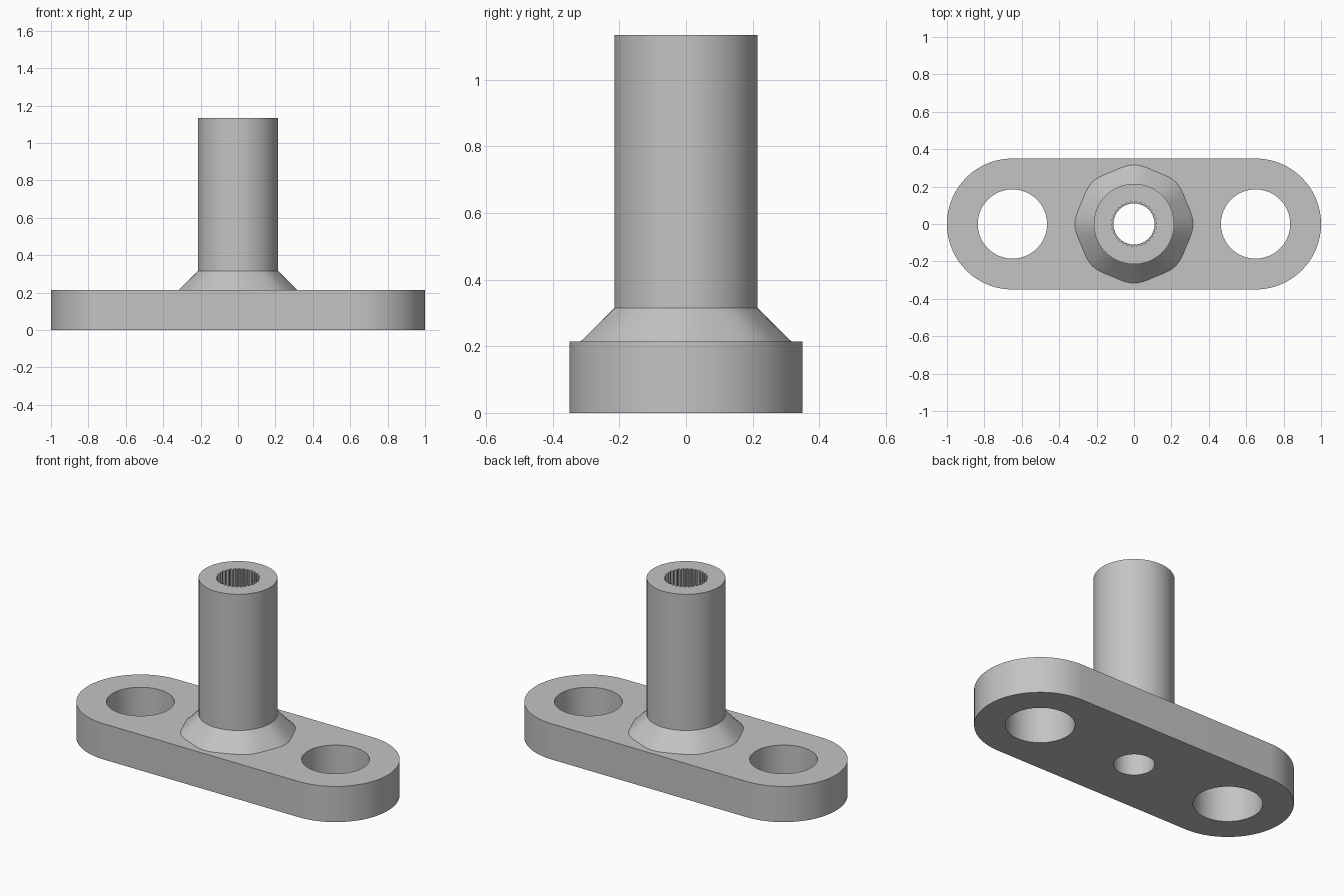
import bpy, bmesh
from math import sin, cos, pi, radians

if "Cube" in bpy.data.objects:
    bpy.data.objects.remove(bpy.data.objects["Cube"])

PLATE_TOP, POST_TOP = 0.215, 1.135
END_X, END_R, HOLE_R = 0.65, 0.35, 0.185
POST_R, BORE_R, GROOVE_R = 0.215, 0.11, 0.12
GROOVES, GROOVE_FLOOR = 30, 0.75

grey = bpy.data.materials.new("grey metal")
grey.use_nodes = True
grey.diffuse_color = (0.55, 0.55, 0.55, 1)
grey.node_tree.nodes["Principled BSDF"].inputs["Base Color"].default_value = grey.diffuse_color


def stack(name, loops):
    """Skin a closed solid through outlines of equal point count."""
    bm = bmesh.new()
    rings = [[bm.verts.new(p) for p in loop] for loop in loops]
    for a, b in zip(rings, rings[1:]):
        for i in range(len(a)):
            j = (i + 1) % len(a)
            bm.faces.new((a[i], a[j], b[j], b[i]))
    bm.faces.new(rings[0][::-1])
    bm.faces.new(rings[-1])
    bmesh.ops.recalc_face_normals(bm, faces=bm.faces)
    mesh = bpy.data.meshes.new(name)
    bm.to_mesh(mesh)
    bm.free()
    mesh.materials.append(grey)
    obj = bpy.data.objects.new(name, mesh)
    bpy.context.collection.objects.link(obj)
    return obj


def ring(radius, z, x=0, n=96):
    """Circle outline; radius may be a function of the angle."""
    out = []
    for i in range(n):
        a = 2 * pi * i / n
        r = radius(a) if callable(radius) else radius
        out.append((x + r * cos(a), r * sin(a), z))
    return out


def stadium(z, n=48):
    arc = [-pi / 2 + pi * i / n for i in range(n + 1)]
    right = [(END_X + END_R * cos(a), END_R * sin(a), z) for a in arc]
    return right + [(-x, -y, z) for x, y, z in right]


def combine(body, tool, operation):
    mod = body.modifiers.new(operation, 'BOOLEAN')
    mod.operation, mod.solver, mod.object = operation, 'EXACT', tool
    bpy.context.view_layer.objects.active = body
    bpy.ops.object.modifier_apply(modifier=mod.name)
    bpy.data.objects.remove(tool)


# Plate with rounded ends
body = stack("flanged_post", [stadium(0), stadium(PLATE_TOP)])


# Post with a gently lobed conical foot, sunk into the plate
def foot(a):
    return 0.31 + 0.006 * cos(8 * a)


post = stack("post", [ring(POST_R, 0.1), ring(foot, 0.1), ring(foot, PLATE_TOP),
                      ring(POST_R, 0.315), ring(POST_R, POST_TOP)])
combine(body, post, 'UNION')

# Mounting holes and central bore
for name, x, r, top in (("left_hole", END_X, HOLE_R, 0.5), ("right_hole", -END_X, HOLE_R, 0.5),
                        ("bore", 0, BORE_R, 1.5)):
    combine(body, stack(name, [ring(r, -0.2, x), ring(r, top, x)]), 'DIFFERENCE')

# Splined socket at the top of the bore
points = GROOVES * 4
groove_loop = []
for i in range(points):
    a = 2 * pi * i / points
    r = GROOVE_R if i % 4 < 2 else BORE_R - 0.0005
    groove_loop.append((r * cos(a), r * sin(a)))
socket = stack("spline_socket", [[(x, y, z) for x, y in groove_loop] for z in (GROOVE_FLOOR, 1.5)])
combine(body, socket, 'DIFFERENCE')

# Smooth curved walls, crisp edges
bpy.ops.object.select_all(action='DESELECT')
body.select_set(True)
bpy.context.view_layer.objects.active = body
bpy.ops.object.shade_smooth_by_angle(angle=radians(25))
